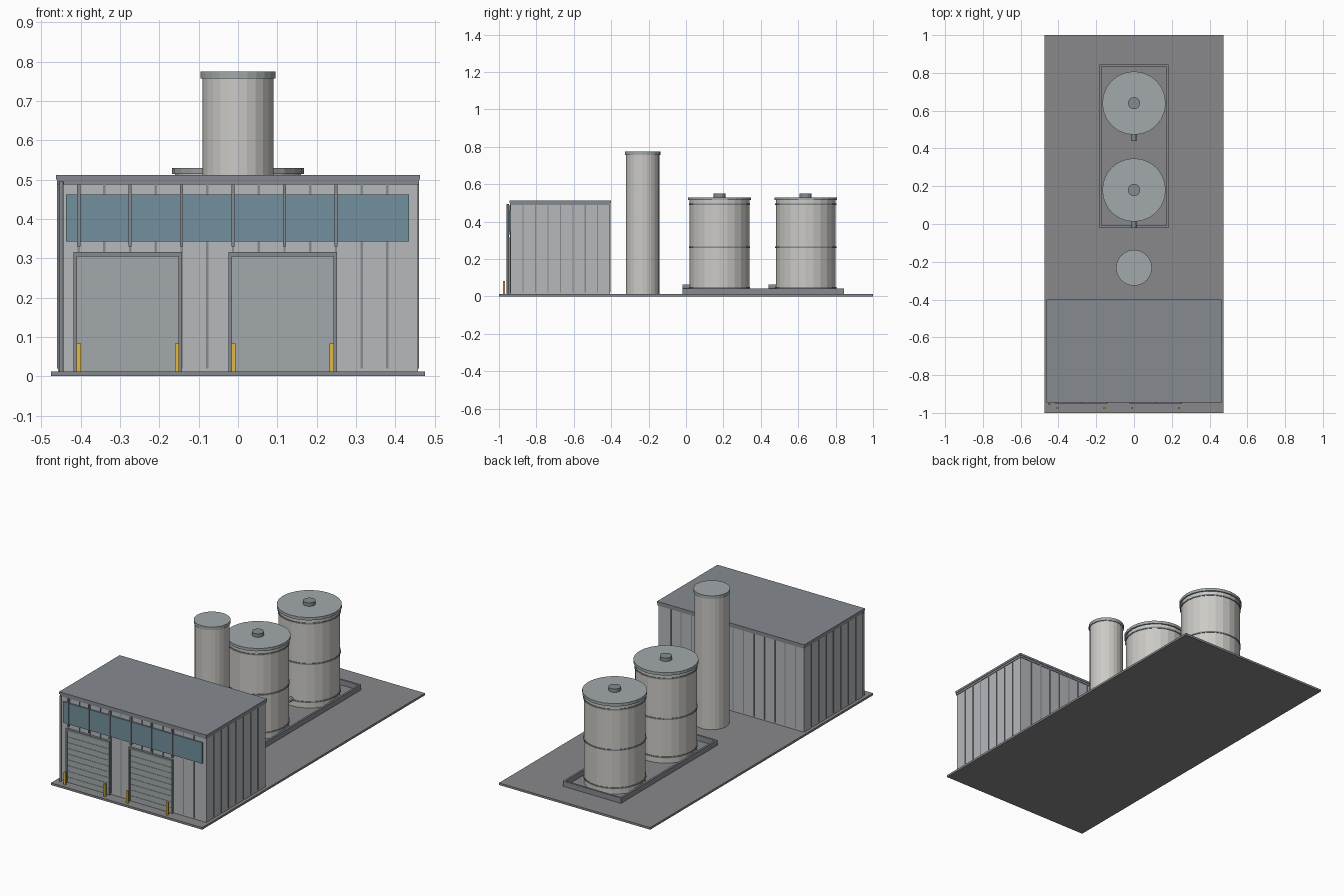
import bpy, bmesh, math
from mathutils import Matrix

if "Cube" in bpy.data.objects:
    bpy.data.objects.remove(bpy.data.objects["Cube"])


def material(name, r, g, b):
    m = bpy.data.materials.new(name)
    m.diffuse_color = (r, g, b, 1)
    m.use_nodes = True
    m.node_tree.nodes["Principled BSDF"].inputs["Base Color"].default_value = m.diffuse_color
    return m


CONCRETE = material("concrete", 0.25, 0.25, 0.26)
CLADDING = material("cladding", 0.47, 0.48, 0.50)
TRIM = material("trim", 0.24, 0.26, 0.28)
GLASS = material("glass", 0.17, 0.28, 0.34)
SHUTTER = material("shutter", 0.36, 0.40, 0.41)
STEEL = material("tank_steel", 0.60, 0.59, 0.56)
YELLOW = material("yellow", 0.75, 0.48, 0.06)


def finish(name, bm, mat):
    me = bpy.data.meshes.new(name)
    bm.to_mesh(me)
    bm.free()
    me.materials.append(mat)
    ob = bpy.data.objects.new(name, me)
    bpy.context.collection.objects.link(ob)
    return ob


def boxes(name, mat, spans):
    """One object from boxes given as (x0, x1, y0, y1, z0, z1)."""
    bm = bmesh.new()
    for x0, x1, y0, y1, z0, z1 in spans:
        mid = ((x0 + x1) / 2, (y0 + y1) / 2, (z0 + z1) / 2)
        size = (x1 - x0, y1 - y0, z1 - z0, 1)
        bmesh.ops.create_cube(bm, size=1, matrix=Matrix.Translation(mid) @ Matrix.Diagonal(size))
    return finish(name, bm, mat)


def cylinder(name, mat, y, r, z0, z1, x=0, sides=24):
    bm = bmesh.new()
    bmesh.ops.create_cone(bm, cap_ends=True, segments=sides, radius1=r, radius2=r,
                          depth=z1 - z0, matrix=Matrix.Translation((x, y, (z0 + z1) / 2)))
    return finish(name, bm, mat)


G = 0.012                                   # top of the slab
X, YF, YB, WALL = 0.457, -0.937, -0.406, 0.492

# Ground slab
boxes("ground_slab", CONCRETE, [(-0.475, 0.475, -1, 1, 0, G)])

# Warehouse body, roof and eaves
boxes("warehouse_walls", CLADDING, [(-X, X, YF, YB, G, WALL)])
boxes("roof_trim", TRIM, [(-0.460, 0.460, -0.942, -0.403, 0.488, 0.50)])
boxes("roof", TRIM, [(-0.463, 0.463, -0.944, -0.401, 0.50, 0.512)])

# Standing ribs of the cladding on all four walls
rib_x = [-0.405 + 0.0654 * i for i in range(13)]
boxes("front_ribs", TRIM, [(x - .003, x + .003, YF - .003, YF, 0.02, WALL) for x in rib_x])
boxes("back_ribs", TRIM, [(x - .003, x + .003, YB, YB + .003, 0.02, WALL) for x in rib_x])
rib_y = [YF + (YB - YF) * i / 8 for i in range(1, 8)]
boxes("side_ribs", TRIM, [(s * X - .003, s * X + .003, y - .003, y + .003, 0.02, WALL)
                          for s in (-1, 1) for y in rib_y])

# Ribbon window and mullions
boxes("ribbon_window", GLASS, [(-0.437, 0.435, -0.945, YF, 0.343, 0.462)])
boxes("window_mullions", TRIM, [(x - .004, x + .004, -0.950, YF, 0.33, 0.487)
                                for x in rib_x[0:11:2]])

# Roller doors with slats, frames and bollards
for side, cx in (("left", -0.28), ("right", 0.1135)):
    boxes(side + "_door_slats", SHUTTER,
          [(cx - .13, cx + .13, -0.945, YF, G + .0326 * i, G + .0326 * i + .030) for i in range(9)])
    boxes(side + "_door_panel", SHUTTER, [(cx - .13, cx + .13, -0.943, YF, G, 0.307)])
    boxes(side + "_door_frame", TRIM,
          [(cx - .138, cx - .129, -0.950, YF, G, 0.305),
           (cx + .129, cx + .138, -0.950, YF, G, 0.305),
           (cx - .138, cx + .138, -0.950, YF, 0.305, 0.316)])
    boxes(side + "_bollards", YELLOW,
          [(cx + s * .125 - .0055, cx + s * .125 + .0055, -0.979, -0.968, G, 0.083) for s in (-1, 1)])

# Downpipe at the front left corner
cylinder("downpipe", TRIM, -0.953, 0.006, G, 0.495, x=-0.449, sides=12)

# Tall silo
cylinder("silo_body", STEEL, -0.232, 0.090, G, 0.757)
cylinder("silo_cap", SHUTTER, -0.232, 0.095, 0.757, 0.775)

# Containment kerb around the tanks
boxes("containment_kerb", TRIM,
      [(-.183, -.172, -.02, .845, G, .042), (.172, .183, -.02, .845, G, .042),
       (-.172, .172, -.02, -.009, G, .042), (-.172, .172, .834, .845, G, .042)])

# Two storage tanks with hoops, lid, vent and outlet
for name, y in (("front_tank", 0.18), ("rear_tank", 0.64)):
    cylinder(name + "_body", STEEL, y, 0.160, G, 0.514)
    for i, z in enumerate((0.045, 0.262, 0.492)):
        cylinder(f"{name}_hoop_{i}", TRIM, y, 0.1635, z - .004, z + .004)
    cylinder(name + "_lid", SHUTTER, y, 0.168, 0.514, 0.530)
    cylinder(name + "_vent", TRIM, y, 0.032, 0.530, 0.550, sides=16)
    outlet = cylinder(name + "_outlet", TRIM, 0, 0.0125, -0.03, 0.03, sides=12)
    outlet.rotation_euler.x = math.pi / 2
    outlet.location = (0, y - 0.17, 0.052)
